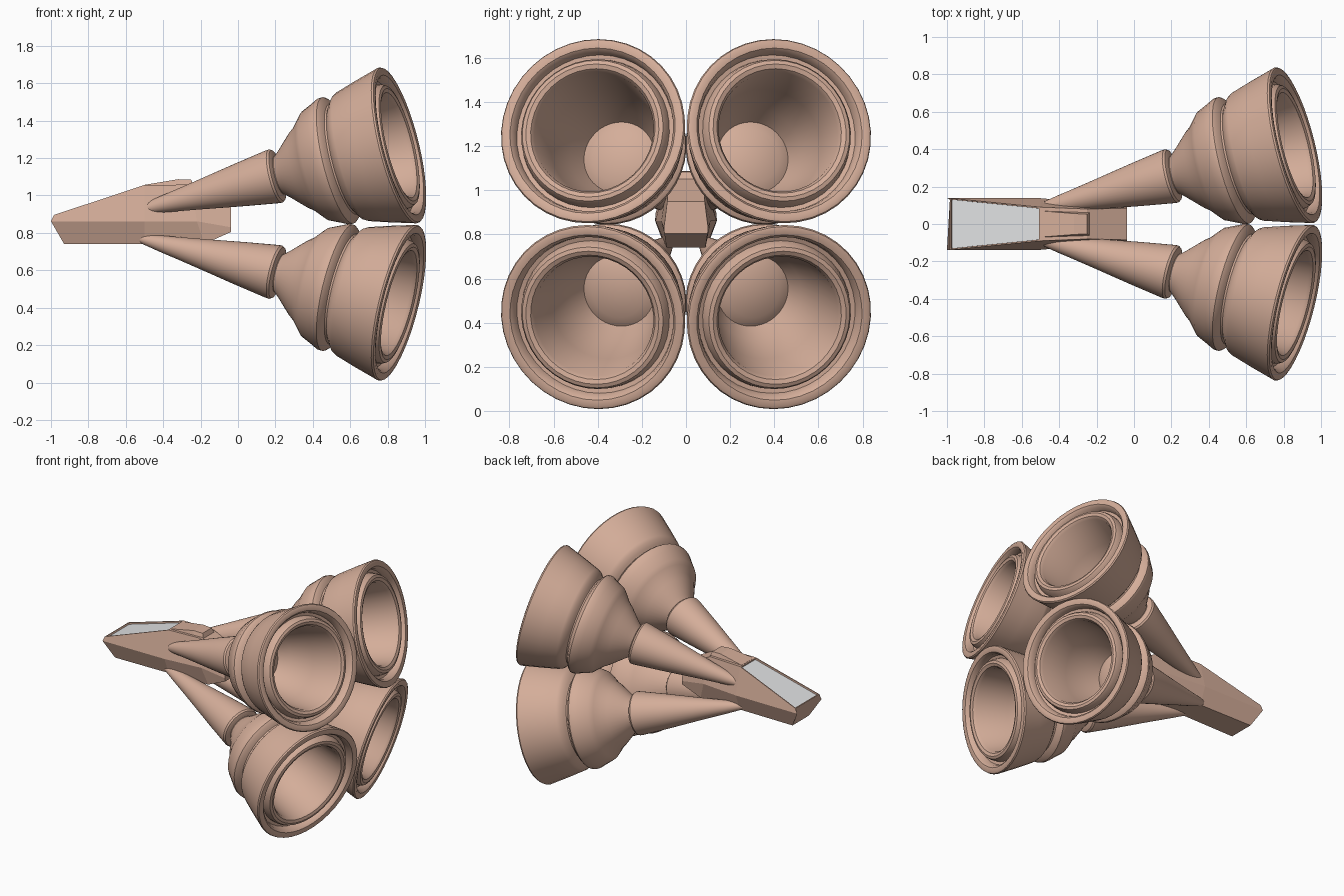
import bpy, bmesh, math
from mathutils import Vector, Matrix

if "Cube" in bpy.data.objects:
    bpy.data.objects.remove(bpy.data.objects["Cube"])

CZ = 0.847  # height of the centre line


def material(name, rgb):
    m = bpy.data.materials.new(name)
    m.diffuse_color = (*rgb, 1)
    m.use_nodes = True
    m.node_tree.nodes["Principled BSDF"].inputs["Base Color"].default_value = m.diffuse_color
    return m


CLAY = material("clay_pink", (0.66, 0.42, 0.32))
GREY = material("light_grey", (0.75, 0.76, 0.77))


def finish(name, bm, mats, smooth=None):
    bmesh.ops.recalc_face_normals(bm, faces=bm.faces)
    me = bpy.data.meshes.new(name)
    bm.to_mesh(me)
    bm.free()
    for m in mats:
        me.materials.append(m)
    ob = bpy.data.objects.new(name, me)
    bpy.context.collection.objects.link(ob)
    if smooth:
        bpy.ops.object.select_all(action='DESELECT')
        ob.select_set(True)
        bpy.context.view_layer.objects.active = ob
        bpy.ops.object.shade_smooth_by_angle(angle=math.radians(smooth))
    return ob


def lathe(name, profile, matrix, sides=40):
    """Spin (axial, radius) points, which start and end on the axis."""
    bm = bmesh.new()
    rings = []
    for t, r in profile:
        if r == 0:
            rings.append([bm.verts.new((0, 0, t))] * sides)
        else:
            rings.append([bm.verts.new((r * math.cos(a), r * math.sin(a), t))
                          for a in (2 * math.pi * i / sides for i in range(sides))])
    for a, b in zip(rings, rings[1:]):
        for i in range(sides):
            j = (i + 1) % sides
            bm.faces.new(dict.fromkeys((a[i], a[j], b[j], b[i])))
    bm.transform(matrix)
    return finish(name, bm, [CLAY], 32)


def loft(stations):
    """Bridge closed sections of points, capping both ends."""
    bm = bmesh.new()
    rings = [[bm.verts.new(p) for p in s] for s in stations]
    for a, b in zip(rings, rings[1:]):
        for i in range(len(a)):
            j = (i + 1) % len(a)
            bm.faces.new((a[i], a[j], b[j], b[i]))
    bm.faces.new(rings[0])
    bm.faces.new(rings[-1])
    return bm


def section(*rows):
    """Symmetric section from (x, half width, z) rows, top to bottom."""
    return ([(x, -y, z) for x, y, z in rows] +
            [(x, y, z) for x, y, z in reversed(rows)])


# Bell: stepped outer shell, double lip, hollow cup
bell = [(0.0, 0), (0.0, 0.115), (0.025, 0.105), (0.06, 0.135), (0.14, 0.21),
        (0.175, 0.236), (0.21, 0.275), (0.235, 0.302), (0.30, 0.331),
        (0.335, 0.348), (0.355, 0.348), (0.37, 0.335), (0.385, 0.305),
        (0.395, 0.302), (0.405, 0.318), (0.425, 0.345), (0.445, 0.356),
        (0.56, 0.391), (0.675, 0.423), (0.695, 0.429), (0.705, 0.424), (0.71, 0.41),
        (0.705, 0.385), (0.69, 0.372), (0.655, 0.365), (0.65, 0.345),
        (0.685, 0.338), (0.703, 0.328), (0.708, 0.31), (0.70, 0.29),
        (0.68, 0.278), (0.45, 0.255), (0.28, 0.205), (0.19, 0.165),
        (0.215, 0.12), (0.225, 0)]
# Feed cone, tapering back into the pod
cone = [(-0.86, 0), (-0.85, 0.008), (-0.75, 0.026), (-0.64, 0.045),
        (-0.53, 0.062), (-0.42, 0.08), (-0.2, 0.117), (-0.02, 0.145),
        (0.0, 0.147), (0.012, 0.14), (0.022, 0.118), (0.025, 0)]

for sy, ny in ((-1, "front"), (1, "back")):
    for sz, nz in ((-1, "lower"), (1, "upper")):
        d = Vector((1, 0.25 * sy, 0.25 * sz)).normalized()
        m = (Matrix.Translation((0.2, 0.257 * sy, CZ + 0.257 * sz)) @
             d.to_track_quat('Z', 'Y').to_matrix().to_4x4())
        lathe(f"{nz}_{ny}_bell", bell, m)
        lathe(f"{nz}_{ny}_feed_cone", cone, m)

# Central pod: six-sided faceted hull
bm = loft([
    section((-0.984, 0.138, 0.896), (-1.0, 0.14, 0.862), (-0.93, 0.095, 0.741)),
    section((-0.50, 0.09, 1.056), (-0.50, 0.138, 0.862), (-0.50, 0.09, 0.741)),
    section((-0.25, 0.08, 1.058), (-0.22, 0.112, 0.862), (-0.18, 0.088, 0.741)),
    section((-0.037, 0.085, 0.949), (-0.037, 0.1, 0.83), (-0.037, 0.098, 0.805)),
])
# Recessed window on the sloping top of the nose
bmesh.ops.recalc_face_normals(bm, faces=bm.faces)
bm.normal_update()
top = [f for f in bm.faces if f.normal.z > 0.8 and f.calc_center_median().x < -0.6]
bmesh.ops.inset_region(bm, faces=top, thickness=0.01)
bmesh.ops.inset_region(bm, faces=top, thickness=0.001, depth=-0.012)
for f in top:
    f.material_index = 1
finish("central_pod", bm, [CLAY, GREY])

# Raised ridge behind the window
bm = loft([
    section((-0.50, 0.07, 1.057), (-0.50, 0.075, 1.03)),
    section((-0.32, 0.056, 1.087), (-0.32, 0.072, 1.03)),
    section((-0.25, 0.052, 1.084), (-0.23, 0.07, 1.03)),
])
finish("top_ridge", bm, [CLAY])
